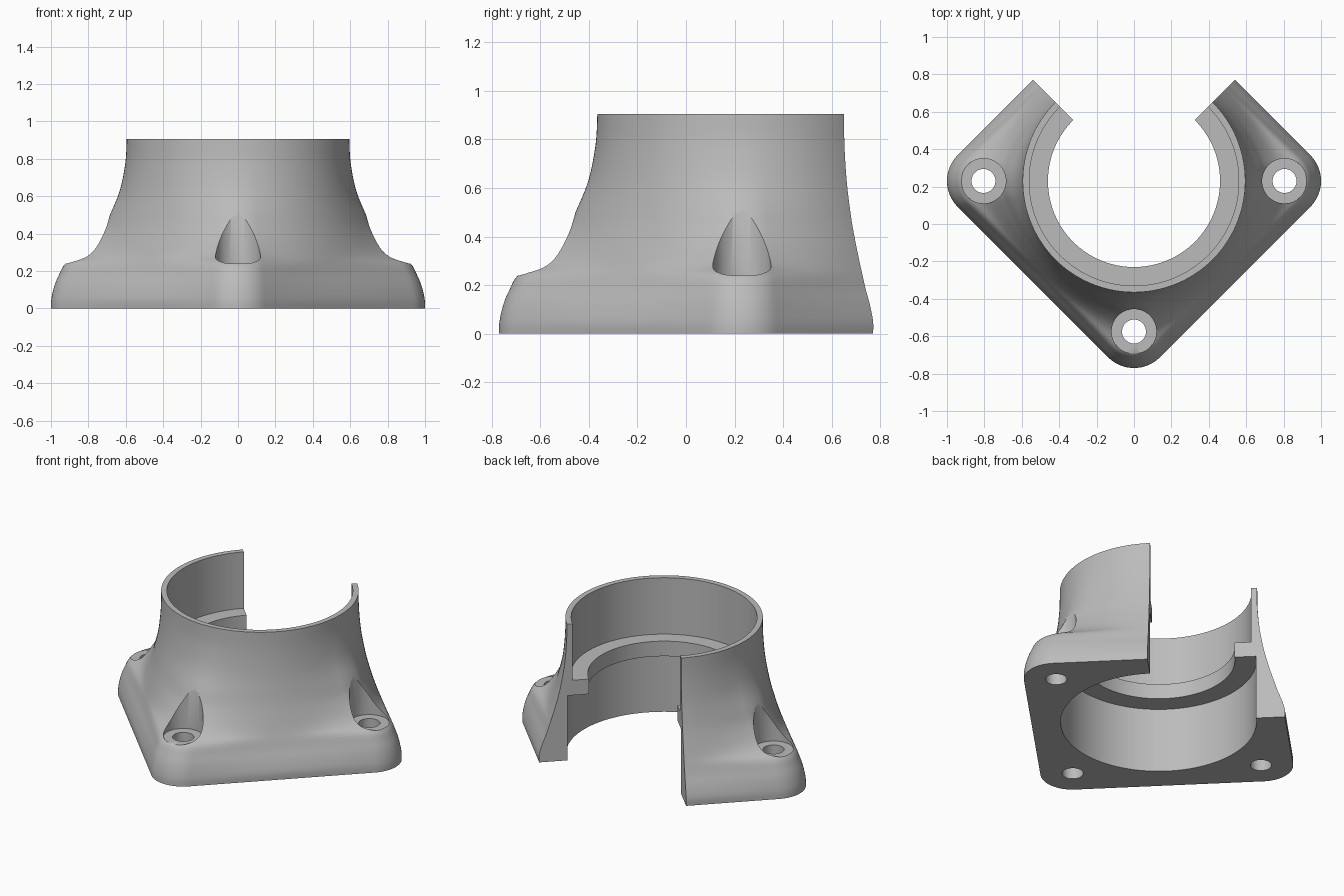
import bpy, bmesh, math

if "Cube" in bpy.data.objects:
    bpy.data.objects.remove(bpy.data.objects["Cube"], do_unlink=True)

CENTRE_Y = 0.23      # axis of the collar
HOLE_R = 0.805       # distance of bolt holes from the axis
CORNER_R = 0.195     # rounding of the square foot
SIDE = 0.764         # half width of the square foot
STEPS = 270

# Outer skin: height, radius at flat sides, radius at corners
PROFILE = [(0, .764, 1), (.05, .764, .998), (.12, .745, .982), (.18, .722, .957),
           (.24, .703, .922), (.28, .69, .845), (.33, .675, .785), (.42, .65, .72),
           (.5, .632, .685), (.63, .61, .632), (.78, .597, .602), (.905, .595, .595)]
# Stepped bore, from the rim down: radius, height
BORE = [(.56, .905), (.56, .53), (.46, .53), (.46, .43), (.59, .43), (.59, 0)]


def smooth_points(points, n=4):
    """Catmull-Rom resampling of a list of tuples."""
    out = []
    for i in range(len(points) - 1):
        p0, p1, p2 = points[max(i - 1, 0)], points[i], points[i + 1]
        p3 = points[min(i + 2, len(points) - 1)]
        for k in range(n):
            t = k / n
            out.append(tuple(
                b + 0.5 * t * (c - a + t * (2 * a - 5 * b + 4 * c - d + t * (3 * (b - c) + d - a)))
                for a, b, c, d in zip(p0, p1, p2, p3)))
    return out + [points[-1]]


def foot_radius(angle):
    """Polar radius of the rounded square, corners on the axes."""
    quarter = math.pi / 2
    phi = abs((angle + quarter / 2) % quarter - quarter / 2)
    tangent = CORNER_R * math.sqrt(0.5)
    if phi < math.atan2(tangent, HOLE_R + tangent):
        return HOLE_R * math.cos(phi) + math.sqrt(CORNER_R ** 2 - (HOLE_R * math.sin(phi)) ** 2)
    return SIDE / math.cos(quarter / 2 - phi)


# Flange body: section swept three quarters of a turn, open at the back
skin = smooth_points(PROFILE)
bm = bmesh.new()
sections = []
for i in range(STEPS + 1):
    angle = math.radians(135 + 270 * i / STEPS)
    k = (foot_radius(angle) - SIDE) / (1 - SIDE)
    loop = [(side + (corner - side) * k, z) for z, side, corner in skin] + BORE
    sections.append([bm.verts.new((r * math.cos(angle), CENTRE_Y + r * math.sin(angle), z))
                     for r, z in loop])
for a, b in zip(sections, sections[1:]):
    for j in range(len(a)):
        n = (j + 1) % len(a)
        bm.faces.new((a[j], b[j], b[n], a[n]))
bm.faces.new(sections[0])
bm.faces.new(sections[-1][::-1])
bmesh.ops.recalc_face_normals(bm, faces=bm.faces)
mesh = bpy.data.meshes.new("flange_body")
bm.to_mesh(mesh)
bm.free()
body = bpy.data.objects.new("flange_body", mesh)
bpy.context.collection.objects.link(body)

# Single grey material
grey = bpy.data.materials.new("plain_grey")
grey.use_nodes = True
grey.diffuse_color = (0.5, 0.5, 0.5, 1)
for node in grey.node_tree.nodes:
    if node.type == 'BSDF_PRINCIPLED':
        node.inputs["Base Color"].default_value = (0.5, 0.5, 0.5, 1)
mesh.materials.append(grey)


def drill(x, y, radius, bottom, top):
    """Cut a vertical round hole through the body."""
    bpy.ops.mesh.primitive_cylinder_add(vertices=64, radius=radius, depth=top - bottom,
                                        location=(x, y, (top + bottom) / 2))
    cutter = bpy.context.object
    cutter.name = "hole_cutter"
    cutter.hide_render = True
    cutter.data.materials.append(grey)
    mod = body.modifiers.new("hole", 'BOOLEAN')
    mod.operation = 'DIFFERENCE'
    mod.solver = 'EXACT'
    mod.object = cutter
    bpy.ops.object.select_all(action='DESELECT')
    body.select_set(True)
    bpy.context.view_layer.objects.active = body
    bpy.ops.object.modifier_apply(modifier=mod.name)
    bpy.data.objects.remove(cutter, do_unlink=True)


# Bolt holes with flat seats at the three corners
for degrees in (0, 180, 270):
    a = math.radians(degrees)
    x, y = HOLE_R * math.cos(a), CENTRE_Y + HOLE_R * math.sin(a)
    drill(x, y, 0.12, 0.24, 1.2)
    drill(x, y, 0.064, -0.2, 0.6)

bpy.ops.object.shade_smooth_by_angle(angle=math.radians(30))
